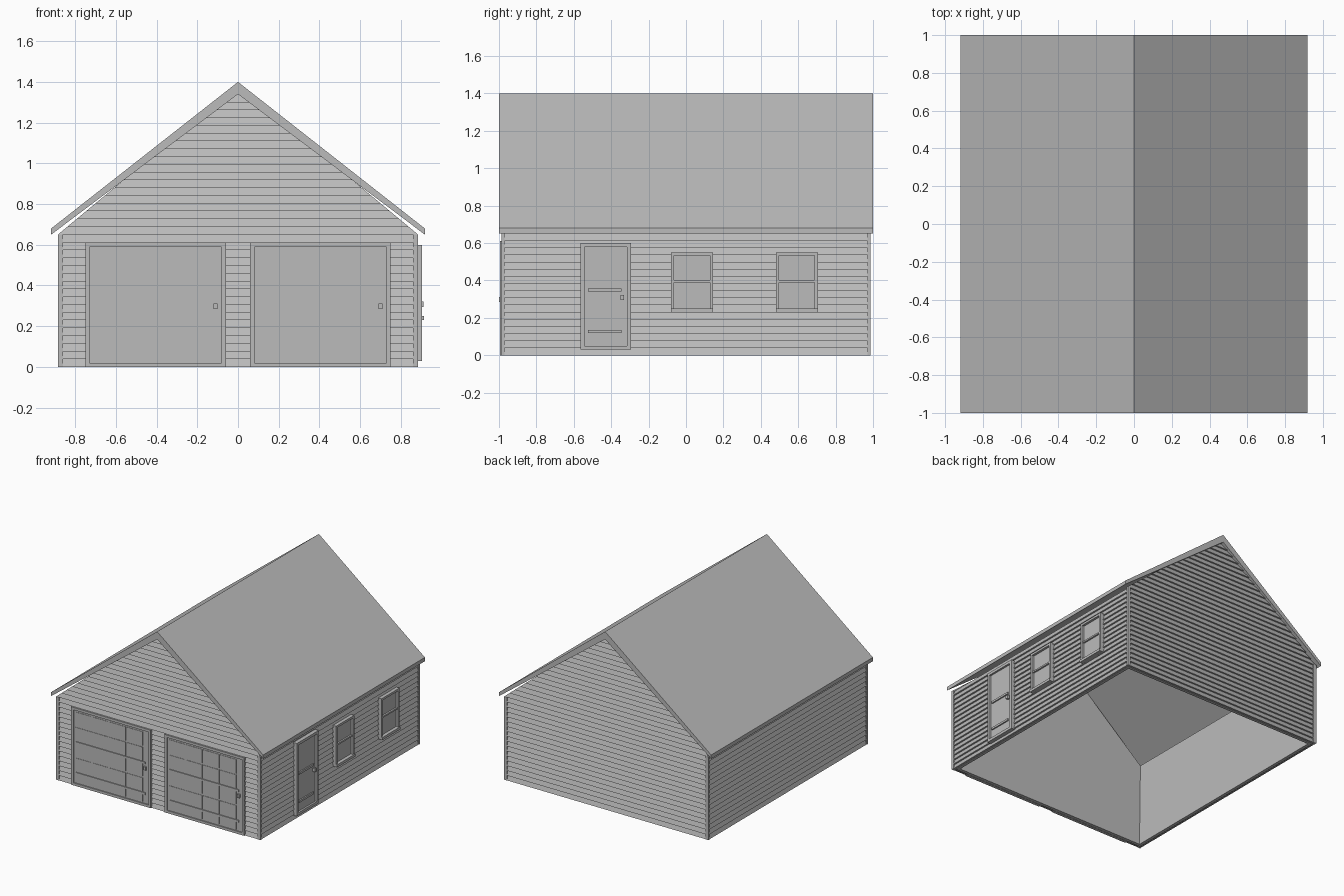
import bpy
import bmesh
from math import pi
from mathutils import Matrix, Vector

if "Cube" in bpy.data.objects:
    bpy.data.objects.remove(bpy.data.objects["Cube"], do_unlink=True)

grey = bpy.data.materials.new("plain grey")
grey.use_nodes = True
grey.diffuse_color = (0.5, 0.5, 0.5, 1)
grey.node_tree.nodes["Principled BSDF"].inputs["Base Color"].default_value = (0.5, 0.5, 0.5, 1)

EAVE, PEAK = 0.65, 1.385      # wall corner and gable heights
HALF_W, HALF_L = 0.885, 0.987  # outer faces of the corner posts
SIDE = pi / 2                 # turns a front-facing part to face +x


def finish(name, bm, turn=0.0):
    """Turn a bmesh into an object, rotated about the vertical axis."""
    bm.transform(Matrix.Rotation(turn, 4, "Z"))
    mesh = bpy.data.meshes.new(name)
    bm.to_mesh(mesh)
    bm.free()
    mesh.materials.append(grey)
    obj = bpy.data.objects.new(name, mesh)
    bpy.context.collection.objects.link(obj)
    return obj


def face(bm, points):
    bm.faces.new([bm.verts.new(p) for p in points])


def boxes(name, parts, turn=0.0):
    """Boxes given as (u0, u1, depth0, depth1, z0, z1), depth outward from centre."""
    bm = bmesh.new()
    for u0, u1, d0, d1, z0, z1 in parts:
        size = Vector((u1 - u0, d1 - d0, z1 - z0))
        centre = Vector((u0 + u1, -d0 - d1, z0 + z1)) / 2
        bmesh.ops.create_cube(bm, size=1, matrix=Matrix.Translation(centre) @ Matrix.Diagonal(size.to_4d()))
    return finish(name, bm, turn)


def frame(u0, u1, d0, d1, z0, z1, w):
    """Four boards around an opening."""
    return [(u0, u0 + w, d0, d1, z0, z1), (u1 - w, u1, d0, d1, z0, z1),
            (u0 + w, u1 - w, d0, d1, z0, z0 + w), (u0 + w, u1 - w, d0, d1, z1 - w, z1)]


# Roof: two slopes as one extruded profile
bm = bmesh.new()
profile = [(0, 1.40), (-0.918, 0.68), (-0.918, 0.65), (0, 1.34), (0.918, 0.65), (0.918, 0.68)]
for half in (profile[:4], [profile[0], profile[3], profile[4], profile[5]]):
    front = [Vector((x, -1, z)) for x, z in half]
    back = [p + Vector((0, 2, 0)) for p in front]
    face(bm, front)
    face(bm, back[::-1])
    for i in range(4):
        j = (i + 1) % 4
        if not half[i][0] == half[j][0] == 0:
            face(bm, [front[j], front[i], back[i], back[j]])
bmesh.ops.remove_doubles(bm, verts=bm.verts, dist=0.0001)
bmesh.ops.recalc_face_normals(bm, faces=bm.faces)
finish("roof", bm)

# Hollow wall shell, open at the bottom
bm = bmesh.new()
x, y = 0.868, 0.968
outline = [(-x, 0), (x, 0), (x, EAVE), (0, PEAK - 0.015), (-x, EAVE)]
face(bm, [(a, -y, z) for a, z in outline])
face(bm, [(-a, y, z) for a, z in outline])
for s in (1, -1):
    face(bm, [(s * x, -s * y, 0), (s * x, s * y, 0), (s * x, s * y, EAVE), (s * x, -s * y, EAVE)])
bmesh.ops.remove_doubles(bm, verts=bm.verts, dist=0.0001)
shell = finish("wall_shell", bm)
solid = shell.modifiers.new("thickness", "SOLIDIFY")
solid.thickness = 0.025
solid.offset = -1
solid.use_even_offset = True


# Lap siding: tilted boards with a ledge under each
def siding(name, turn, depth, width, gable):
    bm = bmesh.new()
    rows = 17
    pitch = EAVE / rows

    def half(z, upper):
        return HALF_W * max(PEAK - z, 0) / (PEAK - EAVE) if upper else width

    count = rows + int((PEAK - EAVE) / pitch) if gable else rows
    for i in range(count):
        z0, z1 = i * pitch, (i + 1) * pitch
        a, b = half(z0, i >= rows), half(z1, i >= rows)
        out, back = -depth, -depth + 0.013
        face(bm, [(-a, out, z0), (a, out, z0), (b, back, z1), (-b, back, z1)])
        face(bm, [(-a, out, z0), (-a, back, z0), (a, back, z0), (a, out, z0)])
    finish(name, bm, turn)


for i, name in enumerate(("front", "left", "back", "right")):
    if i % 2:
        siding(name + "_siding", i * SIDE, 0.883, 0.972, False)
    else:
        siding(name + "_siding", i * SIDE, 0.985, 0.872, True)

# Corner posts
for sx, xn in ((-1, "right"), (1, "left")):
    for sy, yn in ((1, "front"), (-1, "back")):
        u = sorted((sx * 0.86, sx * HALF_W))
        d = sorted((sy * 0.97, sy * HALF_L))
        boxes(f"{yn}_{xn}_corner_post", [(*u, *d, 0, EAVE)])

# Garage doors with a grid of shallow panels
for name, u in (("right", -0.75), ("left", 0.06)):
    boxes(name + "_garage_frame", frame(u, u + 0.69, 0.97, 0.994, 0, 0.61, 0.02))
    boxes(name + "_garage_door", [(u + 0.02, u + 0.67, 0.97, 0.986, 0.02, 0.59)])
    panels = []
    for col in range(4):
        for row in range(4):
            a, z = u + 0.033 + col * 0.148, 0.108 + row * 0.12
            panels.append((a, a + 0.14, 0.98, 0.989, z, z + 0.108))
        panels.append((a, a + 0.14, 0.98, 0.989, 0.03, 0.092))
    boxes(name + "_garage_panels", panels)
    boxes(name + "_garage_rails", [(u + 0.04, u + 0.64, 0.98, 0.993, z, z + 0.016) for z in (0.09, 0.33)])
    boxes(name + "_garage_handle", [(u + 0.63, u + 0.65, 0.98, 0.999, 0.285, 0.312)])

# Side door
boxes("side_door_frame", frame(-0.565, -0.295, 0.87, 0.905, 0.03, 0.60, 0.021), SIDE)
boxes("side_door", [(-0.545, -0.315, 0.87, 0.89, 0.05, 0.58)], SIDE)
boxes("side_door_rails", [(-0.525, -0.345, 0.88, 0.9, z, z + 0.016) for z in (0.12, 0.34)], SIDE)
boxes("side_door_handle", [(-0.35, -0.332, 0.88, 0.912, 0.295, 0.322)], SIDE)

# Side windows
for name, u in (("front", -0.08), ("back", 0.48)):
    boxes(name + "_window_frame", frame(u, u + 0.225, 0.87, 0.905, 0.23, 0.55, 0.017), SIDE)
    boxes(name + "_window_pane", [(u + 0.015, u + 0.21, 0.87, 0.887, 0.245, 0.535)], SIDE)
    boxes(name + "_window_bar", [(u + 0.017, u + 0.208, 0.88, 0.9, 0.39, 0.402)], SIDE)
    boxes(name + "_window_sill", [(u, u + 0.225, 0.88, 0.914, 0.23, 0.25)], SIDE)
